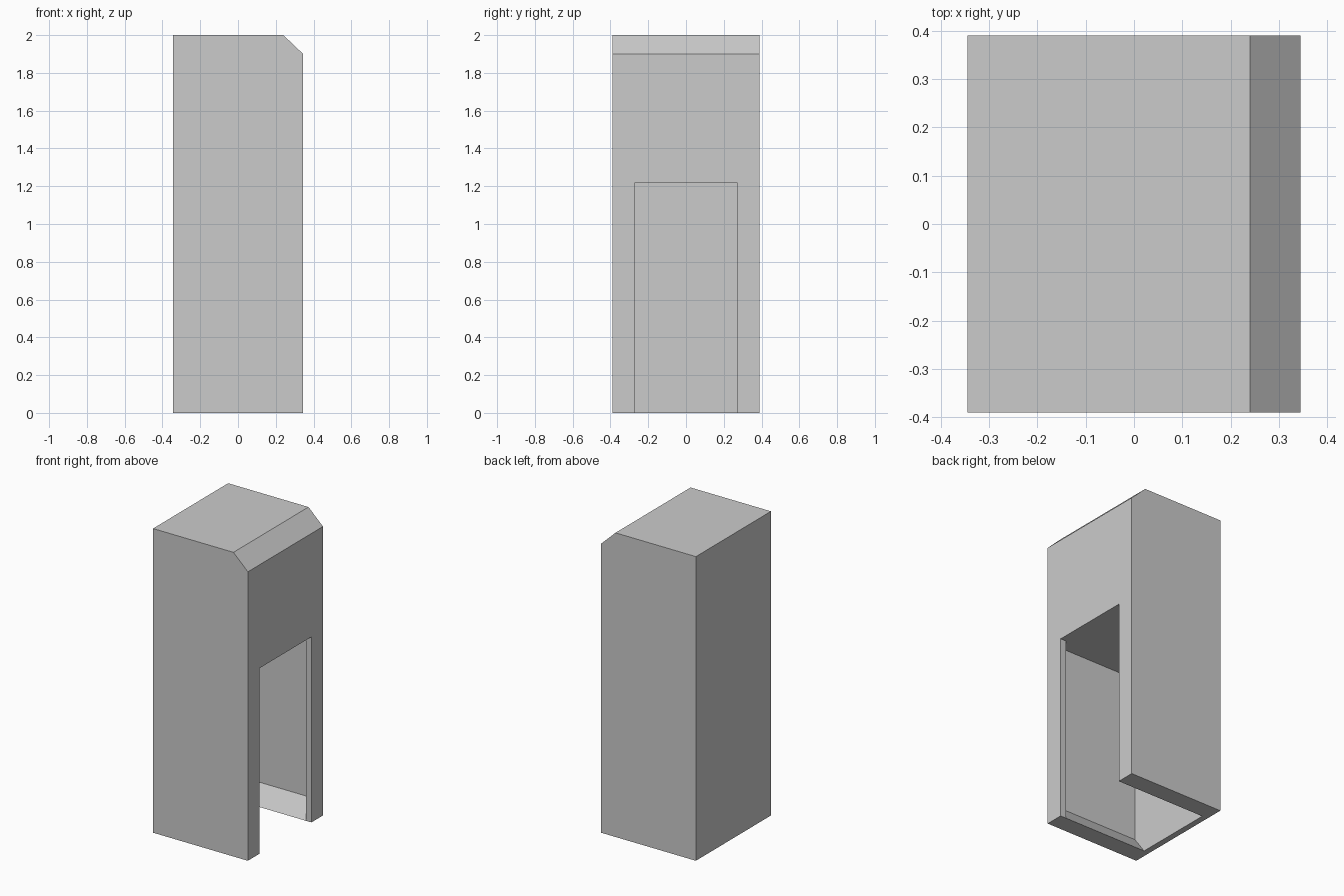
import bpy
import bmesh
from mathutils import Vector

default_cube = bpy.data.objects.get("Cube")
if default_cube:
    bpy.data.objects.remove(default_cube, do_unlink=True)

HALF_X, HALF_Y, HEIGHT = 0.345, 0.39, 2.0
WALL = 0.04
DOOR_Y, DOOR_Z = 0.27, 1.22

grey = bpy.data.materials.new("light grey")
grey.use_nodes = True
colour = (0.6, 0.6, 0.6, 1)
grey.diffuse_color = colour
grey.node_tree.nodes["Principled BSDF"].inputs["Base Color"].default_value = colour


def prism(name, points, offset):
    """Extrude a flat outline along an offset into a closed solid."""
    bm = bmesh.new()
    face = bm.faces.new([bm.verts.new(p) for p in points])
    swept = bmesh.ops.extrude_face_region(bm, geom=[face], use_keep_orig=True)
    new_verts = [g for g in swept["geom"] if isinstance(g, bmesh.types.BMVert)]
    bmesh.ops.translate(bm, verts=new_verts, vec=Vector(offset))
    bmesh.ops.recalc_face_normals(bm, faces=bm.faces)
    mesh = bpy.data.meshes.new(name)
    bm.to_mesh(mesh)
    bm.free()
    mesh.materials.append(grey)
    obj = bpy.data.objects.new(name, mesh)
    bpy.context.collection.objects.link(obj)
    return obj


def cut(target, cutter):
    """Subtract the cutter, then discard it."""
    mod = target.modifiers.new("cut", "BOOLEAN")
    mod.operation = "DIFFERENCE"
    mod.solver = "EXACT"
    mod.object = cutter
    cutter.hide_render = True
    bpy.context.view_layer.objects.active = target
    bpy.ops.object.modifier_apply(modifier=mod.name)
    bpy.data.objects.remove(cutter, do_unlink=True)


# Tall cabinet with one bevelled top edge above the doorway
outline = [(-HALF_X, 0), (HALF_X, 0), (HALF_X, 1.9), (0.24, HEIGHT), (-HALF_X, HEIGHT)]
cabinet = prism("cabinet_shell", [(x, -HALF_Y, z) for x, z in outline], (0, 2 * HALF_Y, 0))

# Inner chamber, open below, with side walls sloping in at the foot
side = [(DOOR_Y, -0.1), (DOOR_Y, 0), (0.355, 0.115), (0.355, DOOR_Z)]
section = side + [(-y, z) for y, z in reversed(side)]
inner_x = HALF_X - WALL
cut(cabinet, prism("chamber_cutter", [(-inner_x, y, z) for y, z in section], (2 * inner_x, 0, 0)))

# Doorway through the wall on the +x side
door = [(-DOOR_Y, -0.1), (DOOR_Y, -0.1), (DOOR_Y, DOOR_Z), (-DOOR_Y, DOOR_Z)]
cut(cabinet, prism("door_cutter", [(0.2, y, z) for y, z in door], (0.3, 0, 0)))
